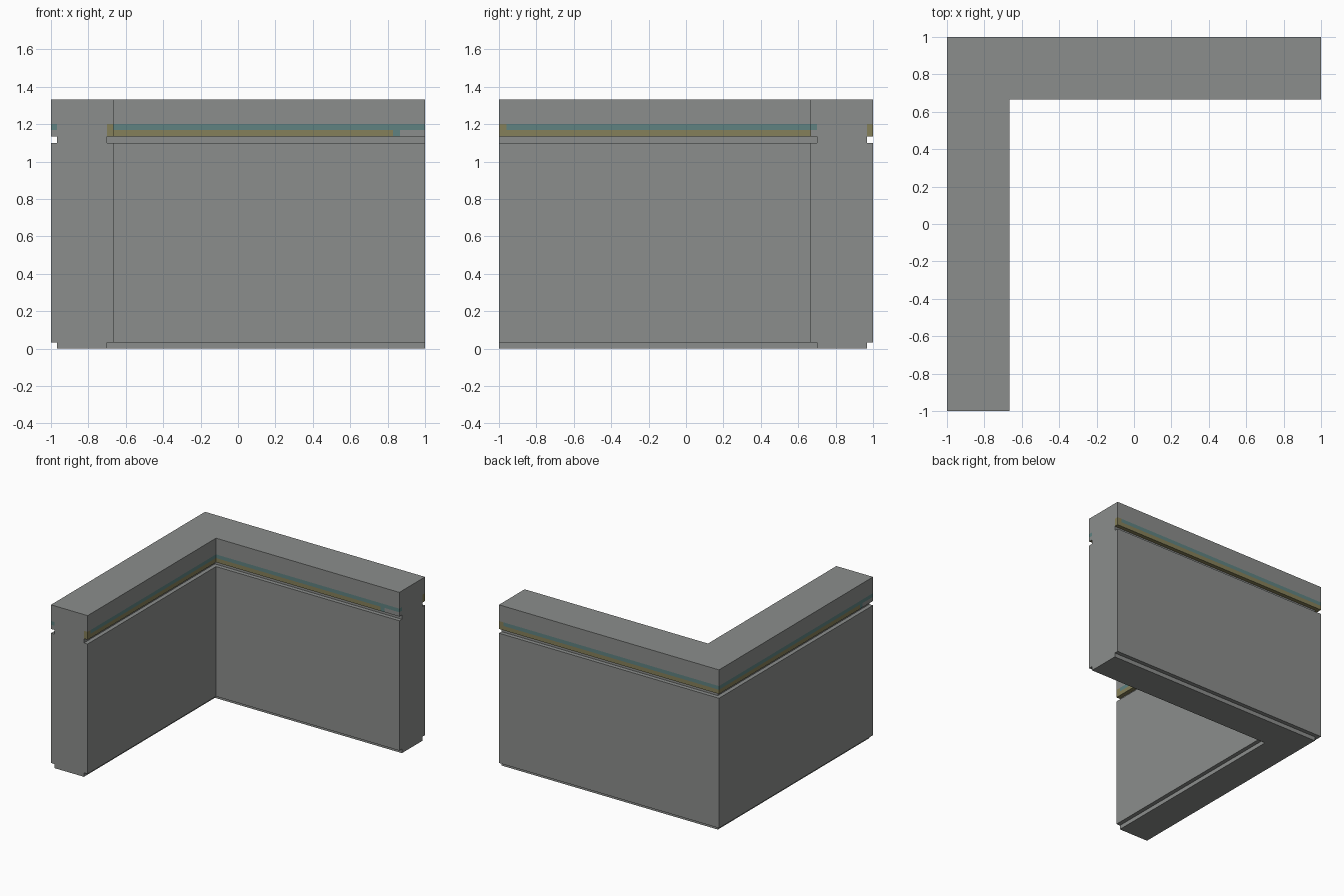
import bpy, bmesh

if "Cube" in bpy.data.objects:
    bpy.data.objects.remove(bpy.data.objects["Cube"])

T = 1 / 3          # wall thickness
D = T / 10         # groove depth
TOP = 4 / 3
BAND0, BAND_MID, BAND1 = 1.135, 1.17, 1.20   # painted band heights


def material(name, rgb):
    m = bpy.data.materials.new(name)
    m.diffuse_color = (*rgb, 1)
    m.use_nodes = True
    m.node_tree.nodes["Principled BSDF"].inputs["Base Color"].default_value = m.diffuse_color
    return m


def l_outline(inset):
    """L-shaped plan: long faces are inset, the two end caps stay flush."""
    o, i = 1 - inset, 1 - T + inset
    return [(-o, -1), (-i, -1), (-i, i), (1, i), (1, o), (-o, o)]


# Wall body: the L plan lofted through recessed plinth, wall, groove, coping
bm = bmesh.new()
levels = [(0, D), (D, D), (D, 0), (1.10, 0), (1.10, D), (BAND0, D), (BAND0, 0), (TOP, 0)]
rings = [[bm.verts.new((x, y, z)) for x, y in l_outline(d)] for z, d in levels]
bm.faces.new(rings[0][::-1])
bm.faces.new(rings[-1])
for a, b in zip(rings, rings[1:]):
    for k in range(6):
        n = (k + 1) % 6
        quad = [a[k], a[n], b[n], b[k]]
        # end caps have no ledge: skip the zero-area faces there
        if a[k].co.z == b[k].co.z and k in (0, 3):
            continue
        bm.faces.new(quad)
bmesh.ops.recalc_face_normals(bm, faces=bm.faces[:])


def cut(axis, value):
    """Split the vertical faces of the coping at one plane."""
    faces = [f for f in bm.faces if abs(f.normal.z) < 0.1 and f.calc_center_median().z > BAND0]
    geom = set(faces) | {e for f in faces for e in f.edges} | {v for f in faces for v in f.verts}
    co, no = [0, 0, 0], [0, 0, 0]
    co[axis], no[axis] = value, 1
    bmesh.ops.bisect_plane(bm, geom=list(geom), plane_co=co, plane_no=no)


for z in (BAND_MID, BAND1):
    cut(2, z)
for s in (0.96, 0.865, 0.83):          # paint changes near the free ends
    cut(0, s)
    cut(1, -s)
for s in (1 - D, 1 - T + D):           # band wraps a little onto the end caps
    cut(0, -s)
    cut(1, s)

GREY, TEAL, YELLOW = 0, 1, 2


def paint(f):
    c, n = f.calc_center_median(), f.normal
    if n.z < -0.9 and abs(c.z - BAND0) < 0.001:
        return YELLOW                                  # underside of the coping
    if abs(n.z) > 0.1 or not BAND0 < c.z < BAND1:
        return GREY
    upper = c.z > BAND_MID
    if n.y < -0.9 and c.y < -0.99:                     # cap of the left arm
        if c.x > -(1 - T + D):
            return YELLOW
        return TEAL if upper and c.x < -(1 - D) else GREY
    if n.x > 0.9 and c.x > 0.99:                       # cap of the back arm
        if c.y > 1 - D:
            return YELLOW
        return TEAL if upper and c.y < 1 - T + D else GREY
    along = c.x if abs(n.y) > 0.9 else -c.y            # distance to the free end
    yellow_end = n.y > 0.9 or n.x > 0.9
    if yellow_end:
        return TEAL if upper and along < 0.96 else YELLOW
    if upper:
        return TEAL
    return YELLOW if along < 0.83 else TEAL if along < 0.865 else GREY


bm.normal_update()
for f in bm.faces:
    f.material_index = paint(f)

mesh = bpy.data.meshes.new("corner_wall")
bm.to_mesh(mesh)
bm.free()
for m in (material("stone_grey", (0.26, 0.27, 0.262)),
          material("dull_teal", (0.115, 0.225, 0.22)),
          material("dull_yellow", (0.235, 0.215, 0.10))):
    mesh.materials.append(m)
wall = bpy.data.objects.new("corner_wall", mesh)
bpy.context.collection.objects.link(wall)
